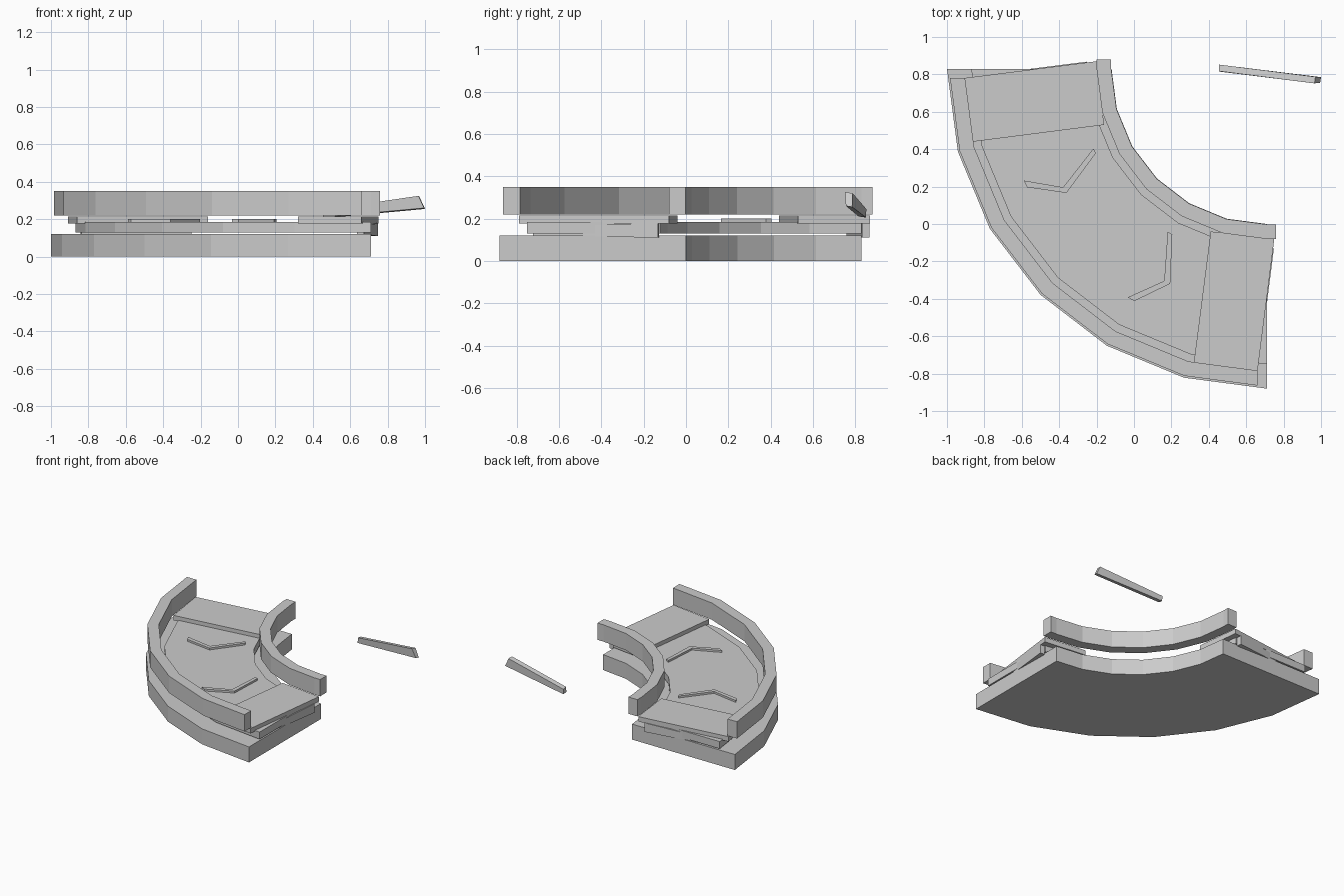
import bpy
from math import cos, sin, radians

if "Cube" in bpy.data.objects:
    bpy.data.objects.remove(bpy.data.objects["Cube"])

CX, CY = 0.71, 0.83          # centre of the bend


def mesh(name, verts, faces):
    me = bpy.data.meshes.new(name)
    me.from_pydata(verts, [], faces)
    ob = bpy.data.objects.new(name, me)
    bpy.context.collection.objects.link(ob)
    return ob


def loft(name, low, high):
    """Close a solid between two matching rings of points."""
    n = len(low)
    faces = [tuple(range(n))[::-1], tuple(range(n, 2 * n))]
    faces += [(i, (i + 1) % n, n + (i + 1) % n, n + i) for i in range(n)]
    return mesh(name, low + high, faces)


def prism(name, pts, z0, z1):
    area = sum(a[0] * b[1] - b[0] * a[1] for a, b in zip(pts, pts[1:] + pts[:1]))
    if area < 0:
        pts = pts[::-1]
    return loft(name, [(x, y, z0) for x, y in pts], [(x, y, z1) for x, y in pts])


def polar(r, deg):
    return (CX - r * cos(radians(deg)), CY - r * sin(radians(deg)))


def flip(p):
    """Mirror a point across the diagonal of the bend."""
    return (p[1] - CY + CX, p[0] - CX + CY) + tuple(p[2:])


def arc(r, ext=0.0):
    """15 degree facets; ext lengthens or shortens both ends straight."""
    pts = [polar(r, 15 * i) for i in range(7)]
    if ext > 0:
        a = (pts[0][0], CY + ext)
        pts = [a] + pts + [flip(a)]
    elif ext < 0:
        t = -ext / (pts[0][1] - pts[1][1])
        a = (pts[0][0] + t * (pts[1][0] - pts[0][0]), CY + ext)
        pts[0], pts[-1] = a, flip(a)
    return pts


def bend(name, r0, r1, z0, z1, ext=0.0):
    """Annular quarter with faceted sides, kept as clean quads."""
    a, b = arc(r0, ext), arc(r1, ext)
    n = len(a)
    v = [(x, y, z) for z in (z0, z1) for x, y in a + b]
    A, B, C, D = 0, n, 2 * n, 3 * n      # inner/outer low, inner/outer high
    f = [(A, C, D, B), (A + n - 1, B + n - 1, D + n - 1, C + n - 1)]
    for i in range(n - 1):
        j = i + 1
        f += [(A + i, B + i, B + j, A + j), (C + i, C + j, D + j, D + i),
              (A + i, A + j, C + j, C + i), (B + i, D + i, D + j, B + j)]
    f = [q[::-1] for q in f]
    return mesh(name, v, f)


def bar(name, p0, p1, w, za, zb, mirrored=False):
    """Tapered bar from p0 to p1, za/zb = (bottom, top) at each end."""
    dx, dy = p1[0] - p0[0], p1[1] - p0[1]
    l = (dx * dx + dy * dy) ** 0.5
    nx, ny = -dy / l * w / 2, dx / l * w / 2
    rings = []
    for p, (lo, hi) in ((p0, za), (p1, zb)):
        ring = [(p[0] + s * nx, p[1] + s * ny, z)
                for s, z in ((1, lo), (1, hi), (-1, hi), (-1, lo))]
        if mirrored:
            ring = [flip(q) for q in ring][::-1]
        rings.append(ring)
    return loft(name, rings[0], rings[1])


# Base, deck and side rails
bend("base", 0.83, 1.71, 0.0, 0.12)
bend("deck", 0.95, 1.58, 0.13, 0.185)
bend("inner_rail", 0.832, 0.91, 0.22, 0.35, 0.05)
bend("outer_rail", 1.62, 1.70, 0.22, 0.35, -0.05)

# Raised plates and tapered braces at both ends
plate = [(-0.91, 0.78), (-0.2, 0.87), (-0.16, 0.53), (-0.86, 0.44)]
prism("end_plate_a", plate, 0.177, 0.215)
prism("end_plate_b", [flip(p) for p in plate], 0.177, 0.215)
for tag, m in (("a", False), ("b", True)):
    bar("end_brace_" + tag, (-0.84, 0.775), (-0.25, 0.85), 0.036,
        (0.12, 0.16), (0.11, 0.18), m)

# Direction chevrons on the deck
for k, deg in enumerate((25.5, 59.5)):
    spine = [(1.43, deg), (1.26, deg + 5.5), (1.02, deg)]
    w = 0.8
    pts = [polar(r, d + w) for r, d in spine] + [polar(r, d - w) for r, d in spine[::-1]]
    prism("chevron_%d" % (k + 1), pts, 0.18, 0.2)

# Detached lever: tapered, rising, with a slanted end face
low = [(0.455, 0.815, 0.21), (0.455, 0.85, 0.205), (0.455, 0.852, 0.245), (0.455, 0.817, 0.25)]
high = [(0.995, 0.755, 0.26), (1.0, 0.785, 0.255), (0.97, 0.787, 0.32), (0.965, 0.752, 0.325)]
loft("lever", low[::-1], high[::-1])

# Make every part's normals face outwards
import bmesh
for ob in bpy.context.collection.objects:
    bm = bmesh.new()
    bm.from_mesh(ob.data)
    bmesh.ops.recalc_face_normals(bm, faces=bm.faces)
    bm.to_mesh(ob.data)
    bm.free()
